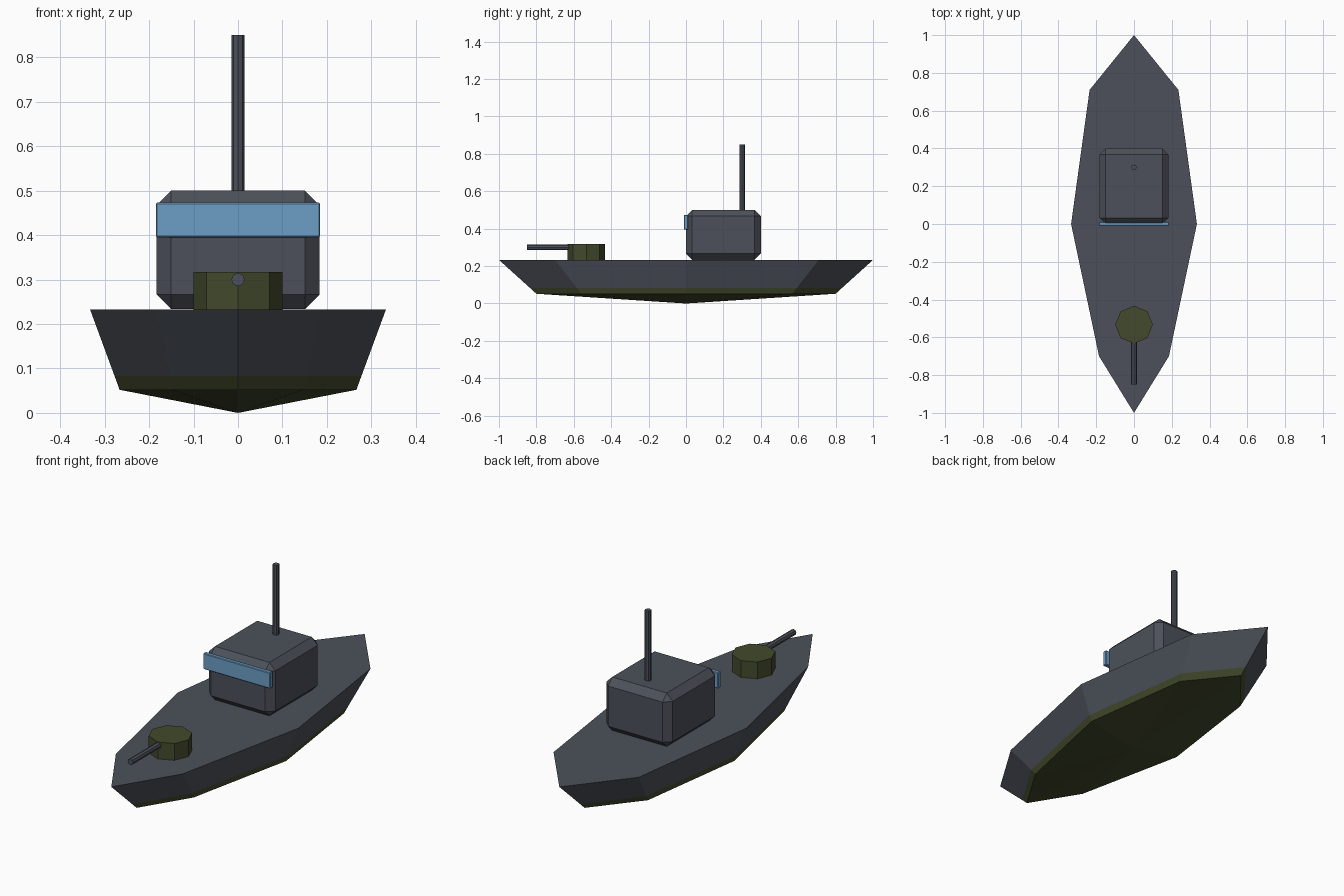
import bpy, bmesh
from math import pi
from mathutils import Matrix, Vector

cube = bpy.data.objects.get("Cube")
if cube:
    bpy.data.objects.remove(cube, do_unlink=True)


def material(name, rgb):
    m = bpy.data.materials.new(name)
    m.use_nodes = True
    m.diffuse_color = (*rgb, 1)
    m.node_tree.nodes["Principled BSDF"].inputs["Base Color"].default_value = (*rgb, 1)
    return m


grey = material("slate grey", (0.072, 0.081, 0.101))
green = material("olive green", (0.056, 0.068, 0.025))
blue = material("window blue", (0.15, 0.34, 0.56))


def finish(name, bm, *mats):
    bmesh.ops.recalc_face_normals(bm, faces=bm.faces)
    mesh = bpy.data.meshes.new(name)
    bm.to_mesh(mesh)
    bm.free()
    for m in mats:
        mesh.materials.append(m)
    obj = bpy.data.objects.new(name, mesh)
    bpy.context.collection.objects.link(obj)
    return obj


def box(name, centre, size, chamfer, mat):
    bm = bmesh.new()
    bmesh.ops.create_cube(bm, size=1)
    bmesh.ops.scale(bm, vec=size, verts=bm.verts)
    bmesh.ops.bevel(bm, geom=bm.edges[:], offset=chamfer, segments=1,
                    affect='EDGES', profile=0.5)
    bmesh.ops.translate(bm, vec=centre, verts=bm.verts)
    return finish(name, bm, mat)


def rod(name, start, end, radius, mat):
    """Eight-sided cylinder between two points."""
    a, b = Vector(start), Vector(end)
    bm = bmesh.new()
    turn = (b - a).to_track_quat('Z', 'Y').to_matrix().to_4x4()
    bmesh.ops.create_cone(bm, cap_ends=True, segments=8, radius1=radius, radius2=radius,
                          depth=(b - a).length,
                          matrix=Matrix.Translation((a + b) / 2) @ turn)
    return finish(name, bm, mat)


# Hull: scaled copies of the deck outline, closed to a point at the keel
DECK = 0.233
half = [(0, -1), (0.185, -0.7), (0.333, 0), (0.235, 0.71), (0, 1)]
outline = half + [(-x, y) for x, y in half[-2:0:-1]]
bm = bmesh.new()
rings = [[bm.verts.new((x * s, y * s, z)) for x, y in outline]
         for s, z in ((1, DECK), (0.834, 0.083), (0.8, 0.052))]
keel = bm.verts.new((0, 0, 0))
bm.faces.new(rings[0])
n = len(outline)
for i in range(n):
    j = (i + 1) % n
    for level, (upper, lower) in enumerate(zip(rings, rings[1:])):
        face = bm.faces.new((upper[i], upper[j], lower[j], lower[i]))
        face.material_index = level
    bm.faces.new((rings[-1][i], rings[-1][j], keel)).material_index = 1
finish("hull", bm, grey, green)

# Cabin with its wraparound window and mast
box("cabin", (0, 0.2, 0.367), (0.367, 0.4, 0.267), 0.033, grey)
box("cabin_window", (0, 0, 0.434), (0.37, 0.022, 0.079), 0.003, blue)
rod("mast", (0, 0.3, 0.49), (0, 0.3, 0.85), 0.015, grey)

# Deck gun
rod("gun_turret", (0, -0.533, DECK), (0, -0.533, 0.317), 0.1, green)
rod("gun_barrel", (0, -0.55, 0.3), (0, -0.85, 0.3), 0.015, grey)
